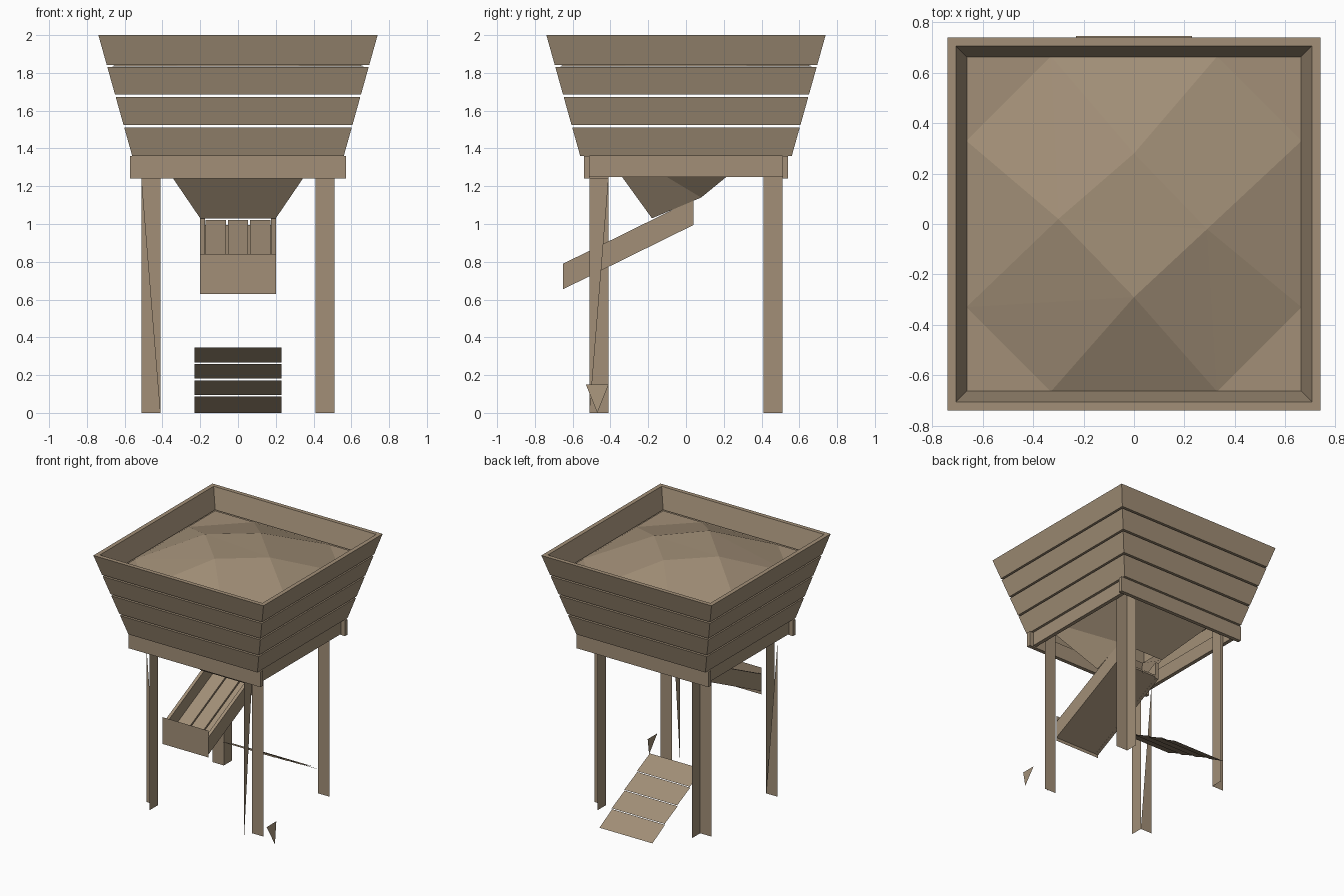
import bpy
import bmesh
from mathutils import Vector

old = bpy.data.objects.get("Cube")
if old:
    bpy.data.objects.remove(old, do_unlink=True)

wood = bpy.data.materials.new("weathered_tan")
wood.use_nodes = True
TAN = (0.36, 0.275, 0.185, 1)
wood.diffuse_color = TAN
wood.node_tree.nodes["Principled BSDF"].inputs["Base Color"].default_value = TAN


def make(name, points, faces, solid=False):
    """Flat-shaded mesh object from points and faces."""
    bm = bmesh.new()
    verts = [bm.verts.new(p) for p in points]
    for f in faces:
        bm.faces.new([verts[i] for i in f])
    if solid:
        bmesh.ops.recalc_face_normals(bm, faces=bm.faces)
    mesh = bpy.data.meshes.new(name)
    bm.to_mesh(mesh)
    bm.free()
    mesh.materials.append(wood)
    obj = bpy.data.objects.new(name, mesh)
    bpy.context.collection.objects.link(obj)
    return obj


def sheet(name, *points):
    return make(name, points, [range(len(points))])


def sweep(name, profile, offset, start):
    """Solid made by moving a polygon along an offset."""
    n = len(profile)
    a = [Vector(p) + Vector(start) for p in profile]
    b = [p + Vector(offset) for p in a]
    sides = [(i, (i + 1) % n, (i + 1) % n + n, i + n) for i in range(n)]
    return make(name, a + b, [range(n), range(n, 2 * n)] + sides, True)


def box(name, x0, x1, y0, y1, z0, z1):
    base = [(x0, y0, z0), (x1, y0, z0), (x1, y1, z0), (x0, y1, z0)]
    return sweep(name, base, (0, 0, z1 - z0), (0, 0, 0))


def square(r, z):
    return [(-r, -r, z), (r, -r, z), (r, r, z), (-r, r, z)]


def wall(z):
    """Outer half width of the flared hopper at a height."""
    return 0.56 + (z - 1.36) * 0.28


# Flared hopper: four plank rings separated by narrow gaps
WALL = 0.033
for k, (z0, z1) in enumerate([(1.36, 1.512), (1.525, 1.673), (1.686, 1.83), (1.843, 2.0)]):
    pts = (square(wall(z0), z0) + square(wall(z1), z1)
           + square(wall(z1) - WALL, z1) + square(wall(z0) - WALL, z0))
    quads = []
    for ring in range(4):
        for i in range(4):
            j, nxt = (i + 1) % 4, (ring + 1) % 4
            quads.append((ring * 4 + i, ring * 4 + j, nxt * 4 + j, nxt * 4 + i))
    make(f"hopper_planks_{k + 1}", pts, quads, True)

# Faceted heap inside the hopper
E, H, Z = 0.665, 0.33, 1.835
rim = [(-E, -E), (-H, -E), (H, -E), (E, -E), (E, -H), (E, H),
       (E, E), (H, E), (-H, E), (-E, E), (-E, H), (-E, -H)]
peaks = [(0, -0.29, 2.0), (0.29, -0.02, 1.985), (0, 0.28, 1.985), (-0.3, 0.02, 1.995)]
heap = []
for s in range(4):
    c, a, b = 3 * s, 3 * s + 1, 3 * s + 2
    p, nxt, prev = 12 + s, 12 + (s + 1) % 4, (c - 1) % 12
    heap += [(prev, c, a), (a, b, p), (b, (b + 2) % 12, nxt), (b, nxt, p)]
heap += [(12, 13, 15), (13, 14, 15)]
make("heap", [(x, y, Z) for x, y in rim] + peaks, heap)

# Frame boards under the hopper
for s, side in ((-1, "front"), (1, "back")):
    y0, y1 = sorted((s * 0.51, s * 0.54))
    box(f"{side}_frame_board", -0.573, 0.573, y0, y1, 1.24, 1.36)
for s, side in ((-1, "right"), (1, "left")):
    x0, x1 = sorted((s * 0.51, s * 0.54))
    box(f"{side}_frame_board", x0, x1, -0.51, 0.51, 1.25, 1.36)

# Funnel with a slanted mouth over the chute
mouth = [(-0.2, -0.18, 1.03), (0.2, -0.18, 1.03), (0.2, 0.08, 1.14), (-0.2, 0.08, 1.14)]
make("funnel", square(0.52, 1.5) + mouth,
     [(0, 4, 5, 1), (1, 5, 6), (1, 6, 2), (2, 6, 7, 3), (0, 3, 7), (0, 7, 4)])

# Chute: two side boards, three floor boards, an underside and an end board
Y0, Y1, RISE = -0.65, 0.04, 0.34
profile = [(0, Y0, 0.655), (0, Y1, 0.655 + RISE), (0, Y1, 0.79 + RISE), (0, Y0, 0.79)]
for x, side in ((-0.2, "right"), (0.175, "left")):
    sweep(f"chute_{side}_side", profile, (0.025, 0, 0), (x, 0, 0))
for k in range(3):
    x = -0.172 + k * 0.118
    floor = [(0, Y0, 0.665), (0, Y1, 0.665 + RISE), (0, Y1, 0.68 + RISE), (0, Y0, 0.68)]
    sweep(f"chute_floor_board_{k + 1}", floor, (0.108, 0, 0), (x, 0, 0))
sheet("chute_underside", (-0.2, Y0, 0.656), (-0.2, Y1, 0.656 + RISE),
      (0.2, Y1, 0.656 + RISE), (0.2, Y0, 0.656))
sheet("chute_end_board", (-0.2, Y0, 0.63), (0.2, Y0, 0.63), (0.2, Y0, 0.84), (-0.2, Y0, 0.84))

# Angle-section legs; the front pair each have one split panel
IN, OUT, TOP = 0.41, 0.51, 1.36
SPLIT = 1.24
for sx, xs in ((-1, "right"), (1, "left")):
    for sy, ys in ((-1, "front"), (1, "back")):
        xi, xo, yi, yo = sx * IN, sx * OUT, sy * IN, sy * OUT
        across = [(xi, yi, 0), (xo, yi, 0), (xo, yi, TOP), (xi, yi, TOP)]
        along = [(xi, yi, 0), (xi, yo, 0), (xi, yo, TOP), (xi, yi, TOP)]
        if sy < 0 and sx < 0:
            across = [(xi, yi, 0), (xo, yi, 0), (xo, yi, SPLIT)]
        if sy < 0 and sx > 0:
            along = [(xi, yo, 0), (xi, yo, SPLIT), (xi, yi, SPLIT)]
        sheet(f"{ys}_{xs}_leg_across", *across)
        sheet(f"{ys}_{xs}_leg_along", *along)

# Ramp of four lapped boards behind the legs
top, foot = Vector((0, 0.12, 0.345)), Vector((0, 0.745, 0))
lift = Vector((0, 0.49, 0.87)) * 0.01
for k in range(4):
    a = top.lerp(foot, k / 4)
    b = top.lerp(foot, (k + 1) / 4) + (lift if k < 3 else Vector())
    half = Vector((0.23, 0, 0))
    sheet(f"ramp_board_{k + 1}", a - half, b - half, b + half, a + half)

# Loose splinter standing beside the front leg
sheet("splinter", (0.62, -0.53, 0.15), (0.65, -0.47, 0), (0.62, -0.41, 0.15))
